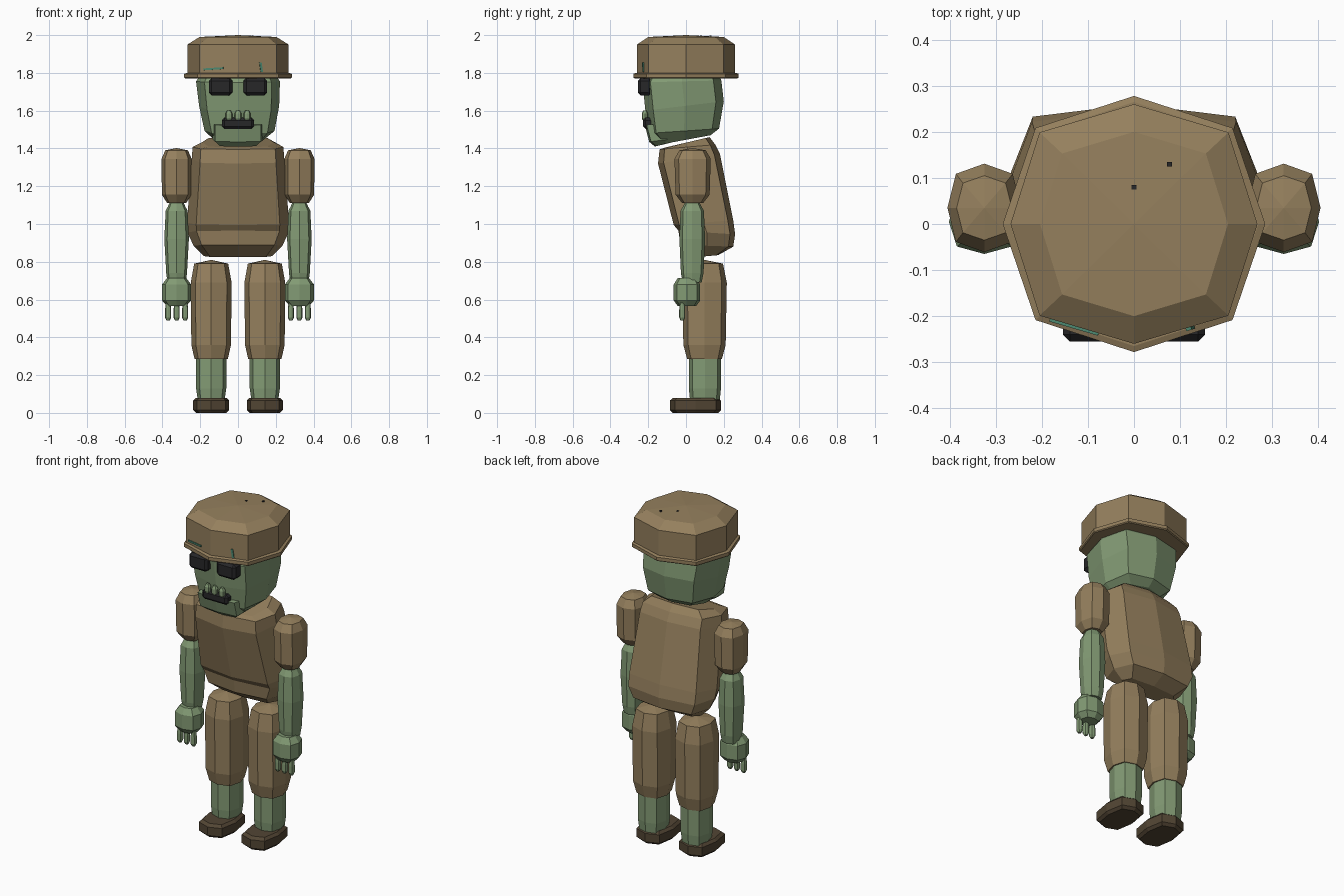
import bpy, bmesh, math
from mathutils import Matrix


def material(name, rgb):
    m = bpy.data.materials.new(name)
    m.diffuse_color = (*rgb, 1)
    return m


CLOTH = material("brown cloth", (0.30, 0.215, 0.11))
SKIN = material("green skin", (0.225, 0.325, 0.175))
BLACK = material("near black", (0.02, 0.02, 0.022))
SHOE = material("dark brown", (0.085, 0.06, 0.034))
TEAR = material("teal thread", (0.07, 0.24, 0.16))


def finish(name, bm, mat):
    bmesh.ops.remove_doubles(bm, verts=bm.verts, dist=0.0001)
    bmesh.ops.recalc_face_normals(bm, faces=bm.faces)
    mesh = bpy.data.meshes.new(name)
    bm.to_mesh(mesh)
    bm.free()
    mesh.materials.append(mat)
    ob = bpy.data.objects.new(name, mesh)
    bpy.context.collection.objects.link(ob)
    return ob


def loft(name, rings, mat, k=0.77):
    """Eight-sided loft; ring = front y, front z, back y, back z, half width, centre x.
    k pushes the diagonal corners out towards a square."""
    unit = [(1, 0), (k, k), (0, 1), (-k, k), (-1, 0), (-k, -k), (0, -1), (k, -k)]
    bm = bmesh.new()
    loops = []
    for yf, zf, yb, zb, rx, cx in rings:
        loops.append([bm.verts.new((cx + rx * u,
                                    (yf + yb) / 2 + (yb - yf) / 2 * v,
                                    (zf + zb) / 2 + (zb - zf) / 2 * v)) for u, v in unit])
    for a, b in zip(loops, loops[1:]):
        for i in range(8):
            j = (i + 1) % 8
            bm.faces.new((a[i], a[j], b[j], b[i]))
    for ring, lp in ((rings[0], loops[0]), (rings[-1], loops[-1])):
        if ring[4] > 0:
            bm.faces.new(lp)
    return finish(name, bm, mat)


def column(name, x, y, rings, mat, k=0.77):
    """Upright loft; ring = z, half width, half depth."""
    return loft(name, [(y - ry, z, y + ry, z, rx, x) for z, rx, ry in rings], mat, k)


def block(name, centre, size, mat, bevel=0.0, turn=0.0, tilt=0.0):
    bm = bmesh.new()
    bmesh.ops.create_cube(bm, size=1)
    bmesh.ops.scale(bm, vec=size, verts=bm.verts)
    if bevel:
        bmesh.ops.bevel(bm, geom=bm.edges[:], offset=bevel, segments=1, affect='EDGES')
    bm.transform(Matrix.Translation(centre) @ Matrix.Rotation(turn, 4, 'Z')
                 @ Matrix.Rotation(tilt, 4, 'Y'))
    return finish(name, bm, mat)


# hat
column("hat_brim", 0, 0, [(1.77, 0.28, 0.272), (1.775, 0.285, 0.278),
                          (1.795, 0.285, 0.278), (1.80, 0.27, 0.265)], CLOTH, 0.75)
column("hat_crown", 0, 0, [(1.79, 0.268, 0.26), (1.95, 0.268, 0.26),
                           (1.99, 0.204, 0.20), (2.0, 0, 0)], CLOTH, 0.765)
# frayed threads on the hat front, small holes on its top
slope = math.atan2(0.06, 0.205)
block("hat_thread_long", (-0.13, -0.223, 1.822), (0.11, 0.008, 0.01), TEAR, 0, -slope, -0.06)
block("hat_thread_short", (0.122, -0.226, 1.83), (0.012, 0.008, 0.05), TEAR, 0, slope, -0.15)
for i, (x, y) in enumerate(((0.0, 0.08), (0.077, 0.13))):
    block(f"hat_hole_{i}", (x, y, 1.995), (0.01, 0.01, 0.008), BLACK)

# head and jaw
loft("head", [(-0.14, 1.42, 0.13, 1.47, 0.13, 0.005),
              (-0.195, 1.48, 0.175, 1.505, 0.185, 0.008),
              (-0.215, 1.60, 0.20, 1.65, 0.212, 0.006),
              (-0.23, 1.75, 0.187, 1.76, 0.222, 0),
              (-0.19, 1.82, 0.16, 1.82, 0.18, 0)], SKIN, 0.8)
loft("jaw", [(-0.165, 1.41, 0.0, 1.45, 0.105, 0),
             (-0.195, 1.435, 0.0, 1.46, 0.135, 0),
             (-0.218, 1.525, -0.04, 1.53, 0.135, 0)], SKIN, 0.9)

# mouth and teeth
block("mouth", (0, -0.20, 1.533), (0.17, 0.056, 0.06), BLACK, 0.014)
for i in (-1, 0, 1):
    column(f"tooth_{i + 1}", 0.048 * i, -0.218,
           [(1.55, 0.012, 0.012), (1.56, 0.018, 0.016),
            (1.585, 0.018, 0.016), (1.602, 0.009, 0.008)], SKIN)

# torso, leaning forward, with a hem step in front
loft("torso", [(0.06, 0.825, 0.17, 0.835, 0.18, 0),
               (-0.03, 0.89, 0.25, 0.88, 0.235, 0),
               (-0.04, 0.965, 0.26, 0.945, 0.268, 0),
               (-0.065, 0.995, 0.25, 1.02, 0.27, 0),
               (-0.148, 1.32, 0.18, 1.37, 0.245, 0),
               (-0.14, 1.395, 0.155, 1.42, 0.24, 0),
               (-0.11, 1.405, 0.125, 1.46, 0.19, 0)], CLOTH, 0.82)

for side, s in (("left", -1), ("right", 1)):
    # eye
    block(f"{side}_eye", (0.092 * s, -0.218, 1.727), (0.124, 0.074, 0.092), BLACK, 0.015)
    # sleeve, forearm, hand
    ax = 0.325 * s
    column(f"{side}_sleeve", ax, 0.035,
           [(1.11, 0.05, 0.055), (1.155, 0.078, 0.09), (1.345, 0.08, 0.096),
            (1.39, 0.06, 0.07), (1.402, 0, 0)], CLOTH)
    column(f"{side}_forearm", ax, 0.033,
           [(0.69, 0.048, 0.05), (0.74, 0.055, 0.06), (0.92, 0.065, 0.068),
            (1.07, 0.058, 0.062), (1.095, 0.045, 0.048), (1.13, 0.03, 0.03)], SKIN)
    column(f"{side}_hand", ax, 0.005,
           [(0.565, 0.05, 0.048), (0.595, 0.077, 0.07), (0.68, 0.077, 0.07),
            (0.715, 0.05, 0.048)], SKIN)
    for i in (-1, 0, 1):
        column(f"{side}_finger_{i + 1}", ax + 0.045 * i, -0.02,
               [(0.49, 0.009, 0.009), (0.505, 0.016, 0.016),
                (0.545, 0.016, 0.016), (0.59, 0.012, 0.012)], SKIN)
    # trouser leg, shin, shoe
    lx = 0.142 * s
    column(f"{side}_trouser", lx, 0.098,
           [(0.285, 0.088, 0.092), (0.36, 0.105, 0.112), (0.69, 0.108, 0.118),
            (0.79, 0.09, 0.098), (0.81, 0, 0)], CLOTH)
    column(f"{side}_shin", lx, 0.1,
           [(0.06, 0.07, 0.078), (0.13, 0.08, 0.085), (0.30, 0.08, 0.085)], SKIN)
    column(f"{side}_shoe", lx, 0.05,
           [(0, 0.08, 0.12), (0.015, 0.095, 0.136), (0.065, 0.095, 0.136),
            (0.08, 0.08, 0.118)], SHOE, 0.8)
